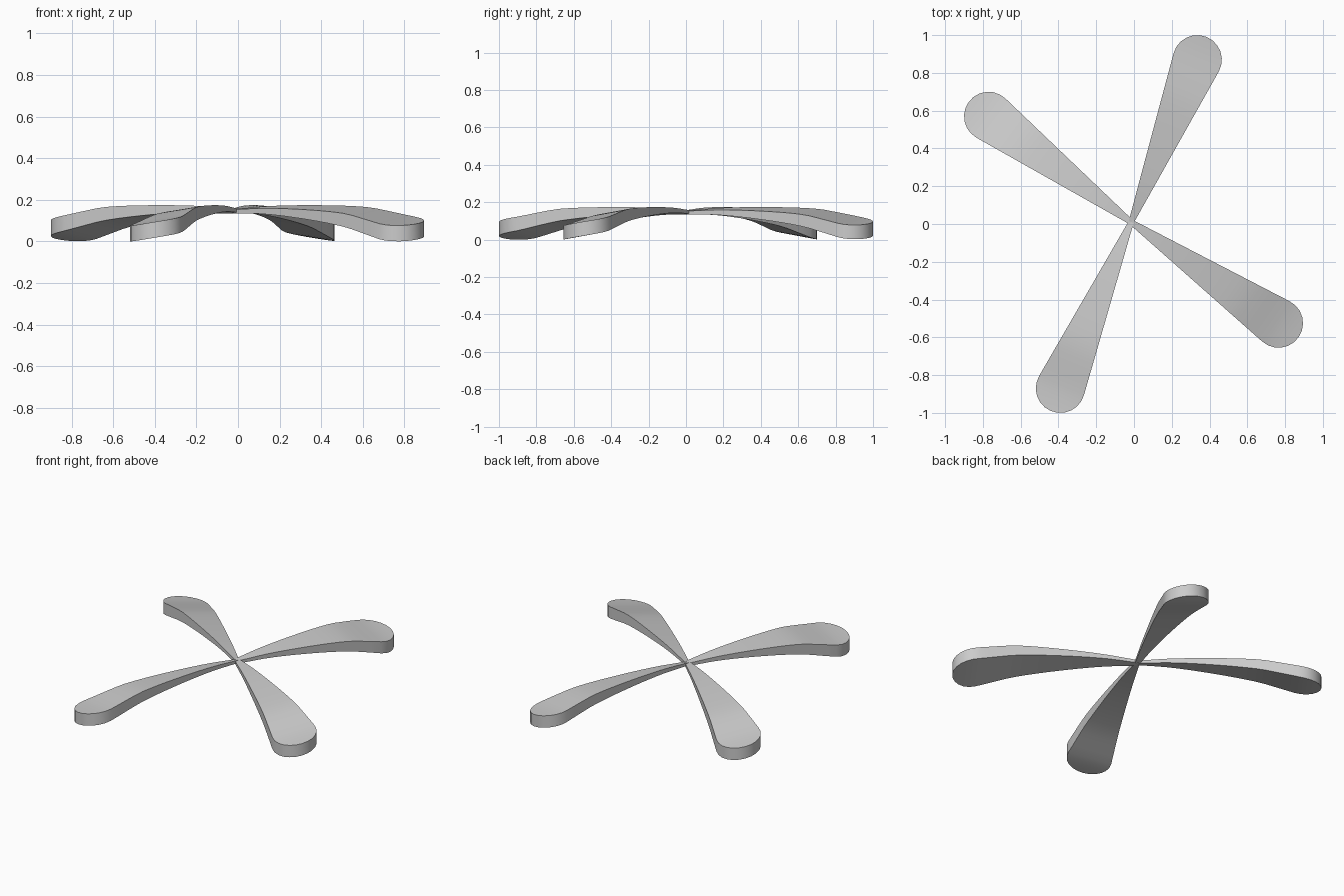
import bpy, bmesh, math
from mathutils import Vector

if "Cube" in bpy.data.objects:
    bpy.data.objects.remove(bpy.data.objects["Cube"])

HUB = Vector((-0.015, 0.01))
TIP_R = 0.13
# centre of each rounded blade tip, in plan
TIPS = {"blade_back": (0.335, 0.87), "blade_left": (-0.77, 0.57),
        "blade_front": (-0.39, -0.87), "blade_right": (0.765, -0.525)}
# radius, underside height, thickness along the blade
PROFILE = [(-0.05, 0.137, 0.018), (0, 0.137, 0.018), (0.2, 0.137, 0.028),
           (0.46, 0.117, 0.046), (0.7, 0.086, 0.064), (0.82, 0.058, 0.070),
           (0.95, 0.026, 0.075), (1.07, 0.012, 0.076), (1.2, 0.008, 0.076)]


def sample(r):
    """Smooth (Catmull-Rom style) underside height and thickness at radius r."""
    i = 1
    while i < len(PROFILE) - 3 and r > PROFILE[i + 1][0]:
        i += 1
    p0, p1, p2, p3 = PROFILE[i - 1:i + 3]
    h = p2[0] - p1[0]
    t = (r - p1[0]) / h
    out = []
    for k in (1, 2):
        m1 = (p2[k] - p0[k]) / (p2[0] - p0[0]) * h
        m2 = (p3[k] - p1[k]) / (p3[0] - p1[0]) * h
        out.append((2*t**3 - 3*t**2 + 1) * p1[k] + (t**3 - 2*t**2 + t) * m1
                   + (3*t**2 - 2*t**3) * p2[k] + (t**3 - t**2) * m2)
    return out


def blade(name, tip):
    axis = Vector(tip) - HUB
    length = axis.length
    u = axis.normalized()
    v = Vector((-u.y, u.x))
    # plan outline: straight taper, then a round tip
    a0 = math.radians(97)
    r1, w1 = length + TIP_R * math.cos(a0), TIP_R * math.sin(a0)
    stations = [(r1 * i / 16, 0.014 + (w1 - 0.014) * i / 16) for i in range(16)]
    for i in range(7):
        a = a0 * (1 - i / 6)
        stations.append((length + TIP_R * math.cos(a), TIP_R * math.sin(a)))
    bm = bmesh.new()
    rings = []
    for r, w in stations:
        low, thick = sample(r)
        ring = []
        for s, top in ((-1, 0), (0, 0), (1, 0), (1, 1), (0, 1), (-1, 1)):
            p = HUB + u * r + v * (s * w)
            z = max(0, low + 0.15 * s * w) + thick * top
            ring.append(bm.verts.new((p.x, p.y, z)))
        rings.append(ring)
    for a, b in zip(rings, rings[1:]):
        for i in range(6):
            j = (i + 1) % 6
            bm.faces.new((a[i], a[j], b[j], b[i]))
    bm.faces.new(rings[0])
    bmesh.ops.remove_doubles(bm, verts=bm.verts, dist=0.0005)
    bmesh.ops.recalc_face_normals(bm, faces=bm.faces)
    me = bpy.data.meshes.new(name)
    bm.to_mesh(me)
    bm.free()
    ob = bpy.data.objects.new(name, me)
    bpy.context.collection.objects.link(ob)
    ob.select_set(True)
    bpy.context.view_layer.objects.active = ob


# four drooping blades meeting at the centre
for name, tip in TIPS.items():
    blade(name, tip)
bpy.ops.object.shade_smooth_by_angle(angle=math.radians(35))
